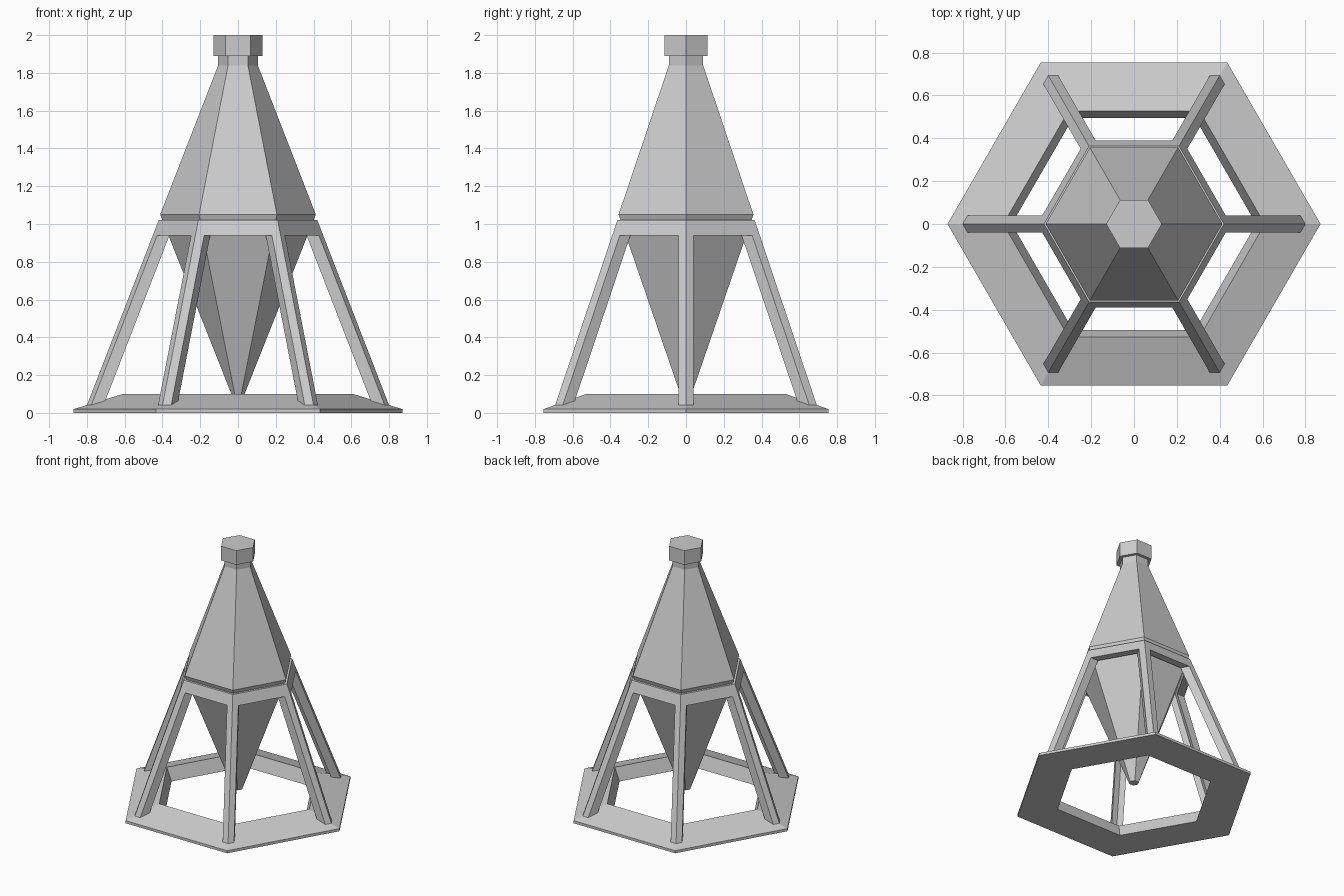
import bpy, bmesh
from math import cos, sin, tan, pi

if "Cube" in bpy.data.objects:
    bpy.data.objects.remove(bpy.data.objects["Cube"])


def finish(bm, name):
    bmesh.ops.recalc_face_normals(bm, faces=bm.faces)
    mesh = bpy.data.meshes.new(name)
    bm.to_mesh(mesh)
    bm.free()
    ob = bpy.data.objects.new(name, mesh)
    bpy.context.collection.objects.link(ob)
    return ob


def hex_lathe(name, profile, closed=False):
    """Sweep a (radius, z) profile round six corners; cap it or close it into a ring."""
    bm = bmesh.new()
    rings = [[bm.verts.new((r * cos(i * pi / 3), r * sin(i * pi / 3), z)) for i in range(6)]
             for r, z in profile]
    pairs = list(zip(rings, rings[1:]))
    if closed:
        pairs.append((rings[-1], rings[0]))
    else:
        bm.faces.new(rings[0])
        bm.faces.new(rings[-1])
    for a, b in pairs:
        for i in range(6):
            j = (i + 1) % 6
            bm.faces.new((a[i], a[j], b[j], b[i]))
    return finish(bm, name)


# Sloped hexagonal base ring
hex_lathe("base_ring", [(0.87, 0), (0.87, 0.02), (0.61, 0.10), (0.57, 0)], closed=True)

# Double-tapered body with neck
hex_lathe("body", [(0.035, 0.10), (0.412, 1.05), (0.105, 1.84), (0.105, 1.90)])

# Cap on top
hex_lathe("cap", [(0.13, 1.89), (0.13, 2.0)])

# Stand: rim holding the body, and six splayed legs
DEPTH, HALF = 0.065, 0.04
TOP, LOW, FOOT = (0.42, 1.02), (0.451, 0.94), (0.80, 0.04)
hex_lathe("stand_rim", [TOP, LOW, (LOW[0] - DEPTH, LOW[1]), (TOP[0] - DEPTH, TOP[1])], closed=True)


def leg(index):
    a = index * pi / 3
    slant = HALF * tan(pi / 6)
    bm = bmesh.new()
    rings = []
    for r, z in (FOOT, LOW):
        # chevron section that follows the hexagon's corner
        section = [(r, 0), (r - slant, HALF), (r - slant - DEPTH, HALF),
                   (r - DEPTH, 0), (r - slant - DEPTH, -HALF), (r - slant, -HALF)]
        rings.append([bm.verts.new((u * cos(a) - v * sin(a), u * sin(a) + v * cos(a), z))
                      for u, v in section])
    for i in range(6):
        j = (i + 1) % 6
        bm.faces.new((rings[0][i], rings[0][j], rings[1][j], rings[1][i]))
    bm.faces.new(rings[0])
    finish(bm, f"stand_leg_{index + 1}")


for k in range(6):
    leg(k)
